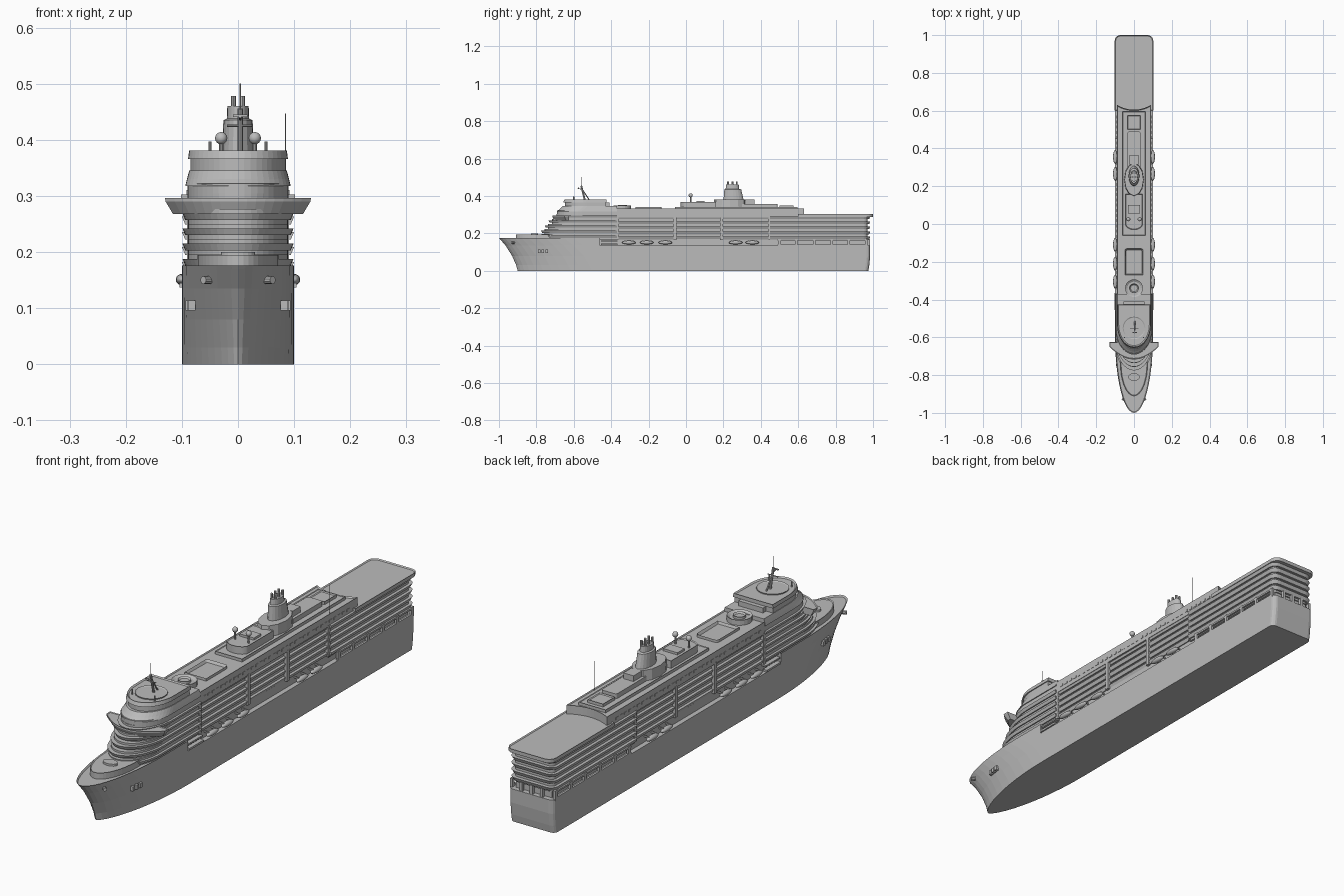
import bpy, bmesh, math
from mathutils import Vector, Matrix

cube = bpy.data.objects.get("Cube")
if cube:
    bpy.data.objects.remove(cube)

grey = bpy.data.materials.new("plain_grey")
grey.use_nodes = True
grey.diffuse_color = (0.5, 0.5, 0.5, 1)
grey.node_tree.nodes["Principled BSDF"].inputs["Base Color"].default_value = grey.diffuse_color


def finish(name, bm, smooth=False):
    bmesh.ops.recalc_face_normals(bm, faces=bm.faces)
    for face in bm.faces:
        face.smooth = smooth
    mesh = bpy.data.meshes.new(name)
    bm.to_mesh(mesh)
    bm.free()
    mesh.materials.append(grey)
    obj = bpy.data.objects.new(name, mesh)
    bpy.context.collection.objects.link(obj)
    return obj


def plan(w, front, back, nose=0, tail=0, power=1, n=12):
    """Deck outline: elliptical nose at the front, rounded corners aft."""
    right = []
    for i in range(n + 1 if nose else 1):
        a = math.pi / 2 * i / n if nose else math.pi / 2
        right.append((w * math.sin(a) ** power, front + nose * (1 - math.cos(a))))
    for i in range(5 if tail else 1):
        a = math.pi / 2 * i / 4
        right.append((w - tail + tail * math.cos(a), back - tail + tail * math.sin(a)))
    return right + [(-x, y) for x, y in reversed(right) if x > 1e-5]


def oval(x, y, rx, ry, n=20):
    turn = [2 * math.pi * i / n for i in range(n)]
    return [(x + rx * math.cos(a), y + ry * math.sin(a)) for a in turn]


def loft(name, *layers, rim=0, sink=0):
    """Skin stacked (outline, height) layers; optionally sink the top inside a rim."""
    bm = bmesh.new()
    rings = [[bm.verts.new((x, y, z)) for x, y in line] for line, z in layers]
    for low, high in zip(rings, rings[1:]):
        for i in range(len(low)):
            bm.faces.new((low[i - 1], low[i], high[i], high[i - 1]))
    bm.faces.new(reversed(rings[0]))
    top = bm.faces.new(rings[-1])
    bm.normal_update()
    if rim:
        bmesh.ops.inset_region(bm, faces=[top], thickness=rim)
        bmesh.ops.translate(bm, vec=(0, 0, -sink), verts=top.verts)
    return finish(name, bm)


def prism(name, outline, low, high, **kw):
    return loft(name, (outline, low), (outline, high), **kw)


def box(name, x, y, z, sx, sy, sz):
    bm = bmesh.new()
    bmesh.ops.create_cube(bm, size=1, matrix=Matrix.LocRotScale((x, y, z), None, (sx, sy, sz)))
    return finish(name, bm)


def ball(name, centre, radii):
    bm = bmesh.new()
    bmesh.ops.create_uvsphere(bm, u_segments=12, v_segments=8, radius=1,
                              matrix=Matrix.LocRotScale(centre, None, radii))
    return finish(name, bm, True)


def rod(name, start, end, radius):
    a, b = Vector(start), Vector(end)
    bm = bmesh.new()
    bmesh.ops.create_cone(bm, cap_ends=True, segments=10, radius1=radius, radius2=radius,
                          depth=(b - a).length, matrix=Matrix.LocRotScale(
                              (a + b) / 2, (b - a).to_track_quat('Z', 'Y'), None))
    return finish(name, bm)


# Hull, with a raised bow flaring forward
W = 0.1
loft("hull",
     (plan(W, -0.9, 0.975, 0.46, 0.02, 1.3), 0),
     (plan(W, -0.908, 0.98, 0.45, 0.02, 1.25), 0.03),
     (plan(W, -0.93, 0.985, 0.44, 0.02, 1.15), 0.08),
     (plan(W, -0.965, 0.985, 0.42, 0.02, 1.05), 0.135))
loft("bow_bulwark",
     (plan(W, -0.965, -0.46, 0.42, power=1.05), 0.135),
     (plan(W, -1, -0.46, 0.4), 0.176), rim=0.005, sink=0.006)
prism("foredeck_house", plan(0.072, -0.91, -0.7, 0.17), 0.165, 0.195, rim=0.004, sink=0.003)
prism("foredeck_hatch", oval(0, -0.81, 0.03, 0.02), 0.19, 0.2)

# Recessed promenade and the framed openings near the stern
prism("promenade_wall", plan(0.08, -0.5, 0.965), 0.13, 0.17)
posts = [0.5, 0.59, 0.685, 0.78, 0.87, 0.965]
for side in (-1, 1):
    for y in posts:
        box("stern_gallery_post", side * 0.095, y, 0.15, 0.01, 0.014, 0.04)
    box("gallery_sill", side * 0.096, 0.73, 0.138, 0.008, 0.48, 0.007)
    box("gallery_lintel", side * 0.096, 0.73, 0.164, 0.008, 0.48, 0.007)
for x in (-0.045, 0, 0.045):
    box("transom_post", x, 0.977, 0.15, 0.012, 0.012, 0.04)

# Balcony decks, narrower amidships and full width aft
levels = [0.168 + 0.027 * i for i in range(5)]
sections = [(-0.38, -0.06, 0.09), (-0.06, 0.19, 0.085), (0.19, 0.45, 0.09), (0.45, 0.985, W)]
for start, end, w in sections:
    tail = 0.03 if w == W else 0
    inner_end = end - 0.015 if tail else end
    prism("cabin_block", plan(w - 0.012, start, inner_end, 0, tail * 0.6), 0.16, 0.292)
    for z in levels:
        low = plan(w - 0.006, start, end - 0.2 * tail, 0, tail)
        loft("balcony_deck", (low, z), (plan(w, start, end, 0, tail), z + 0.014))
for side in (-1, 1):
    for y in (-0.37, -0.06, 0.19, 0.45):
        box("stair_column", side * 0.084, y, 0.228, 0.014, 0.016, 0.125)

# Terraced decks stepping back below the bridge
for z, front in zip(levels, (-0.79, -0.775, -0.755, -0.735, -0.71)):
    prism("terrace_wall", plan(0.089, front + 0.018, -0.37, 0.14), z, z + 0.028)
    loft("terrace_deck", (plan(0.094, front + 0.005, -0.37, 0.16), z + 0.008),
         (plan(0.099, front, -0.37, 0.16), z + 0.02))


# Bridge with wings overhanging the sides
def wing(w, front):
    xs = [w * (1 - i / 8) for i in range(17)]
    return [(x, front + 0.065 * (x / w) ** 2) for x in reversed(xs)] + [(w, -0.625), (-w, -0.625)]


loft("bridge_wings", (wing(0.116, -0.705), 0.268), (wing(0.129, -0.715), 0.29),
     (wing(0.13, -0.715), 0.296), rim=0.004, sink=0.003)

# Observation tiers above the bridge
prism("bridge_house", plan(0.09, -0.69, -0.37, 0.13), 0.285, 0.322)
loft("observation_skirt", (plan(0.094, -0.69, -0.37, 0.13), 0.318),
     (plan(0.091, -0.675, -0.37, 0.13), 0.33), (plan(0.087, -0.66, -0.37, 0.13), 0.345))
prism("observation_lounge", plan(0.085, -0.648, -0.43, 0.12), 0.34, 0.37)
loft("observation_roof", (plan(0.089, -0.656, -0.425, 0.12), 0.366),
     (plan(0.087, -0.65, -0.425, 0.12), 0.381), rim=0.006, sink=0.005)
prism("roof_ring", oval(0, -0.55, 0.06, 0.06), 0.372, 0.38, rim=0.005, sink=0.003)
prism("lounge_annex", plan(0.055, -0.46, -0.41), 0.34, 0.365)

# Forward mast
rod("mast", (0.004, -0.54, 0.375), (0.004, -0.56, 0.455), 0.005)
rod("mast_tip", (0.004, -0.56, 0.45), (0.004, -0.56, 0.5), 0.0012)
rod("mast_brace", (0.004, -0.515, 0.375), (0.004, -0.555, 0.435), 0.003)
rod("mast_yard", (-0.02, -0.555, 0.425), (0.025, -0.555, 0.425), 0.002)
box("radar_arm", 0.004, -0.575, 0.443, 0.025, 0.006, 0.004)
rod("radar_bracket", (0.004, -0.555, 0.435), (0.004, -0.58, 0.441), 0.002)
for side in (-1, 1):
    rod("roof_post", (side * 0.05, -0.6, 0.375), (side * 0.05, -0.6, 0.397), 0.003)

# Upper deck with a curved aft edge
aft_edge = [(0.09 * (1 - i / 6), 0.605 + 0.025 * (1 - i / 6) ** 2) for i in range(13)]
prism("upper_deck", [(-0.09, -0.38), (0.09, -0.38)] + aft_edge, 0.285, 0.334, rim=0.005, sink=0.005)
for side in (-1, 1):
    for i in range(34):
        box("upper_window", side * 0.09, -0.34 + 0.0275 * i, 0.306, 0.003, 0.016, 0.009)
prism("aft_sun_deck", plan(0.102, 0.6, 1, 0, 0.03), 0.288, 0.303, rim=0.005, sink=0.004)

# Pools
prism("round_pool", oval(0, -0.34, 0.047, 0.047), 0.325, 0.35, rim=0.012, sink=0.008)
prism("round_pool_tub", oval(0, -0.34, 0.024, 0.024), 0.335, 0.352, rim=0.006, sink=0.006)
prism("main_pool", plan(0.048, -0.27, -0.13, 0, 0.012), 0.325, 0.34, rim=0.007, sink=0.01)

# Central deckhouses
prism("raised_deck", plan(0.06, -0.06, 0.595), 0.325, 0.341, rim=0.003, sink=0.003)
prism("forward_deckhouse", plan(0.046, -0.03, 0.16, 0.03), 0.335, 0.368, rim=0.004, sink=0.003)
prism("deckhouse_skylight", plan(0.032, 0.055, 0.1), 0.36, 0.374)
prism("long_deckhouse", plan(0.034, 0.3, 0.49, 0, 0.01), 0.335, 0.357)
prism("aft_skylight", plan(0.034, 0.5, 0.575), 0.335, 0.35, rim=0.005, sink=0.004)
loft("funnel_base", (oval(0, 0.235, 0.052, 0.09, 12), 0.335), (oval(0, 0.235, 0.05, 0.085, 12), 0.38))
box("vent_house", 0, 0.34, 0.365, 0.045, 0.05, 0.03)

# Funnel and exhaust pipes
loft("funnel", (oval(0, 0.255, 0.029, 0.055), 0.37), (oval(0, 0.25, 0.026, 0.045), 0.435),
     (oval(0, 0.248, 0.02, 0.036), 0.438), (oval(0, 0.248, 0.019, 0.034), 0.46))
for side in (-1, 1):
    for y in (0.225, 0.248, 0.271):
        rod("exhaust_pipe", (side * 0.008, y, 0.45), (side * 0.008, y, 0.478), 0.005)

# Radomes and aerials
for side in (-1, 1):
    rod("radome_stand", (side * 0.03, 0.025, 0.36), (side * 0.03, 0.025, 0.4), 0.004)
    ball("radome", (side * 0.03, 0.025, 0.403), (0.011, 0.011, 0.011))
rod("whip_aerial", (0.085, 0.46, 0.325), (0.085, 0.46, 0.447), 0.001)

# Lifeboats, tenders and bow fittings on both sides
for side in (-1, 1):
    for y in (-0.305, -0.21, -0.11, 0.265, 0.355):
        ball("lifeboat", (side * 0.1, y, 0.151), (0.011, 0.037, 0.01))
        for end in (-0.022, 0.022):
            box("davit", side * 0.09, y + end, 0.158, 0.022, 0.005, 0.006)
    box("tender_platform", side * 0.095, -0.41, 0.141, 0.018, 0.09, 0.008)
    box("tender_canopy", side * 0.09, -0.41, 0.16, 0.02, 0.09, 0.006)
    rod("anchor_boss", (side * 0.05, -0.92, 0.15), (side * 0.062, -0.932, 0.15), 0.007)
    for y in (-0.785, -0.765, -0.745):
        box("hull_port", side * (0.085 + 0.15 * (y + 0.765)), y, 0.105, 0.012, 0.013, 0.018)
